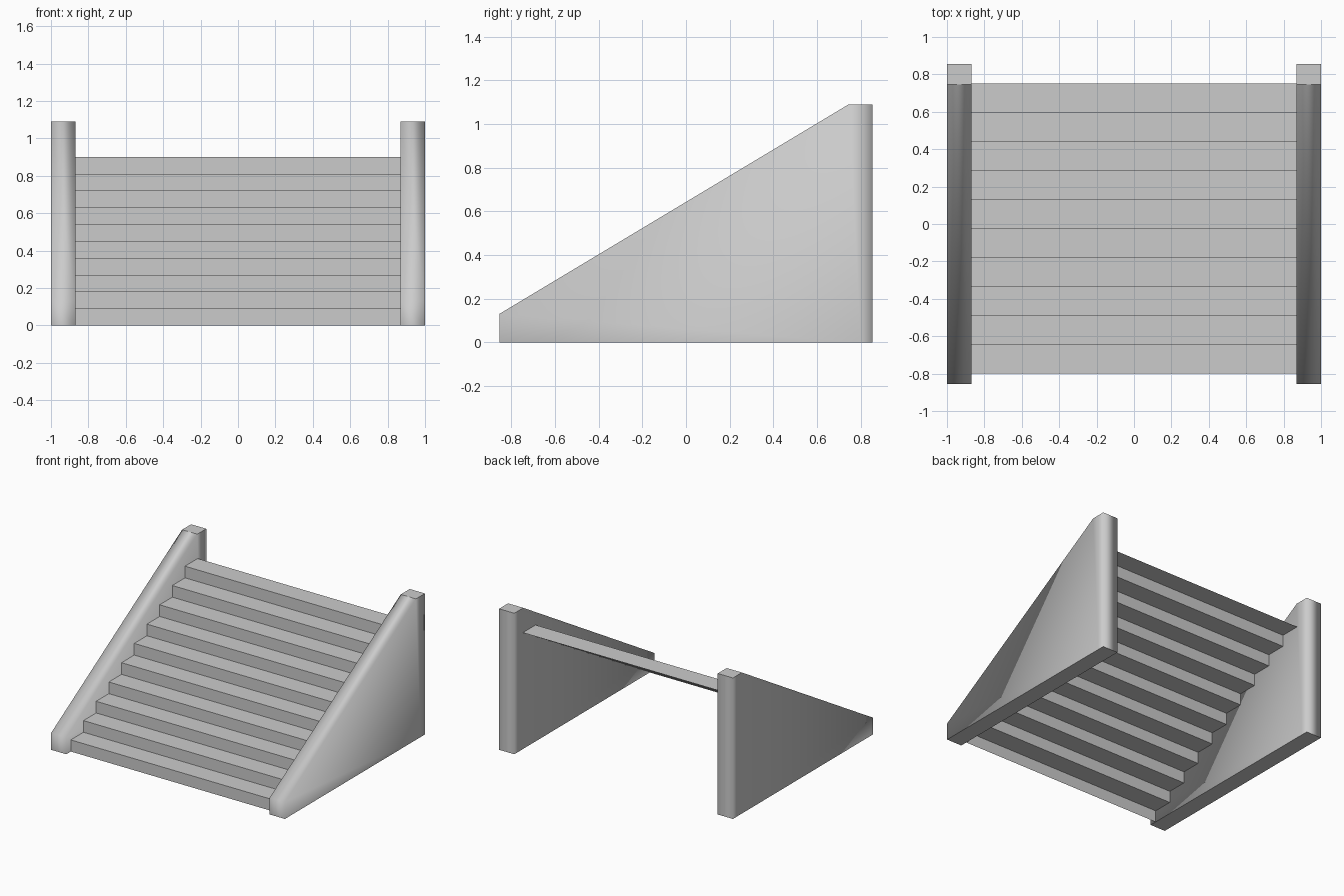
import bpy
import bmesh

cube = bpy.data.objects.get("Cube")
if cube:
    bpy.data.objects.remove(cube, do_unlink=True)

# One grey stone colour
stone = bpy.data.materials.new("grey_stone")
stone.use_nodes = True
grey = (0.6, 0.6, 0.6, 1)
stone.diffuse_color = grey
stone.node_tree.nodes["Principled BSDF"].inputs["Base Color"].default_value = grey

INNER, OUTER = 0.87, 1.0
BACK = 0.855


def make_object(name, bm):
    mesh = bpy.data.meshes.new(name)
    bm.to_mesh(mesh)
    bm.free()
    mesh.materials.append(stone)
    obj = bpy.data.objects.new(name, mesh)
    bpy.context.collection.objects.link(obj)
    return obj


# Stairs: an open folded sheet of risers and treads
STEPS, RISE, RUN, FRONT = 10, 0.09, 0.155, -0.8
profile = [(FRONT, 0)]
for i in range(STEPS):
    profile.append((FRONT + i * RUN, (i + 1) * RISE))
    profile.append((FRONT + (i + 1) * RUN, (i + 1) * RISE))
bm = bmesh.new()
rows = [[bm.verts.new((x, y, z)) for x in (-INNER, INNER)] for y, z in profile]
for a, b in zip(rows, rows[1:]):
    bm.faces.new((a[0], a[1], b[1], b[0]))
make_object("stair_steps", bm)

# Side walls: sloping slabs with a narrow upright strip at the back
SLAB = [(-BACK, 0), (0.8, 0), (0.8, 1.09), (0.745, 1.09), (-BACK, 0.13)]
STRIP = [(0.8, 0), (BACK, 0), (BACK, 1.09), (0.8, 1.09)]


def side_wall(name, x0, x1):
    bm = bmesh.new()
    for outline in (SLAB, STRIP):
        near = [bm.verts.new((x0, y, z)) for y, z in outline]
        far = [bm.verts.new((x1, y, z)) for y, z in outline]
        bm.faces.new(near)
        bm.faces.new(far)
        for i, (y, z) in enumerate(outline):
            j = (i + 1) % len(outline)
            if y == outline[j][0] == 0.8:
                continue  # shared joint stays open inside the wall
            bm.faces.new((near[i], near[j], far[j], far[i]))
    bmesh.ops.remove_doubles(bm, verts=bm.verts, dist=0.0001)
    bmesh.ops.recalc_face_normals(bm, faces=bm.faces)
    for face in bm.faces:
        # softly shaded all round, with a crisp flat underside and top
        face.smooth = abs(face.normal.z) < 0.95
    for edge in bm.edges:
        edge.smooth = all(f.smooth for f in edge.link_faces)
    return make_object(name, bm)


side_wall("left_wall", INNER, OUTER)
side_wall("right_wall", -OUTER, -INNER)
